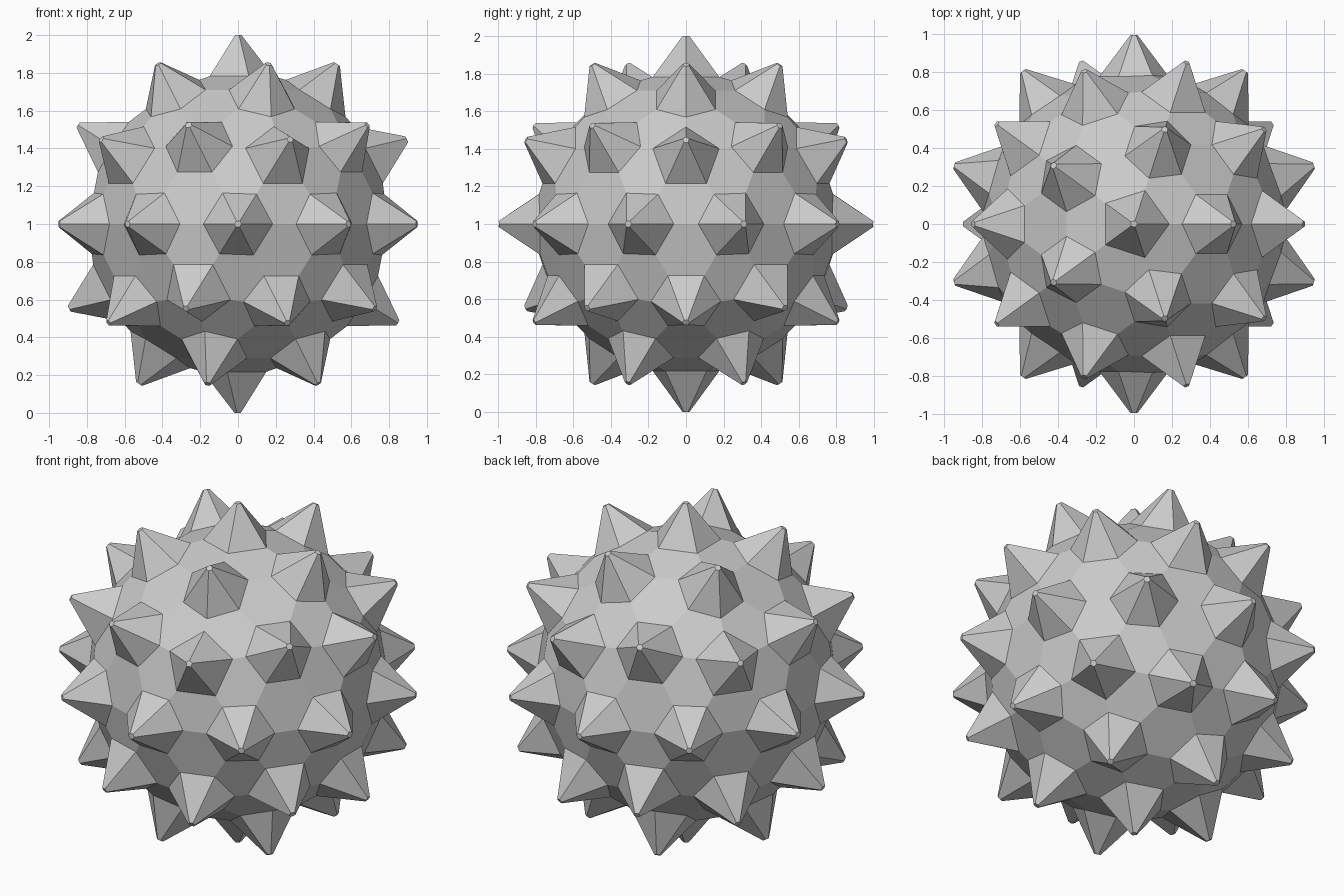
import bpy, bmesh
from mathutils import Vector

if "Cube" in bpy.data.objects:
    bpy.data.objects.remove(bpy.data.objects["Cube"])

R = 0.835        # radius of the core ball
CUT = 0.193      # distance each corner is cut back along its edges
HEIGHT = 0.2177  # spike height
TIP = 0.1        # tip size relative to spike base

# Core: low-poly ball with every corner cut to a flat pentagon or hexagon
bm = bmesh.new()
bmesh.ops.create_icosphere(bm, subdivisions=2, radius=R)
corners = [v.co.normalized() for v in bm.verts]
bmesh.ops.bevel(bm, geom=bm.verts[:], offset=CUT, offset_type='OFFSET',
                segments=1, profile=0.5, affect='VERTICES', clamp_overlap=False)
bm.normal_update()

# Spikes: pull each cut corner outward and taper it to a tiny blunt tip
bases = []
for d in corners:
    face = max(bm.faces, key=lambda f: f.calc_center_median().normalized().dot(d))
    bases.append((face, d))
for face, d in bases:
    tip = bmesh.ops.extrude_discrete_faces(bm, faces=[face])['faces'][0]
    c = tip.calc_center_median()
    for v in tip.verts:
        v.co = c + (v.co - c) * TIP + d * HEIGHT

bmesh.ops.translate(bm, verts=bm.verts[:], vec=Vector((0, 0, 1)))
bmesh.ops.recalc_face_normals(bm, faces=bm.faces[:])
mesh = bpy.data.meshes.new("spiked_ball")
bm.to_mesh(mesh)
bm.free()
obj = bpy.data.objects.new("spiked_ball", mesh)
bpy.context.collection.objects.link(obj)
